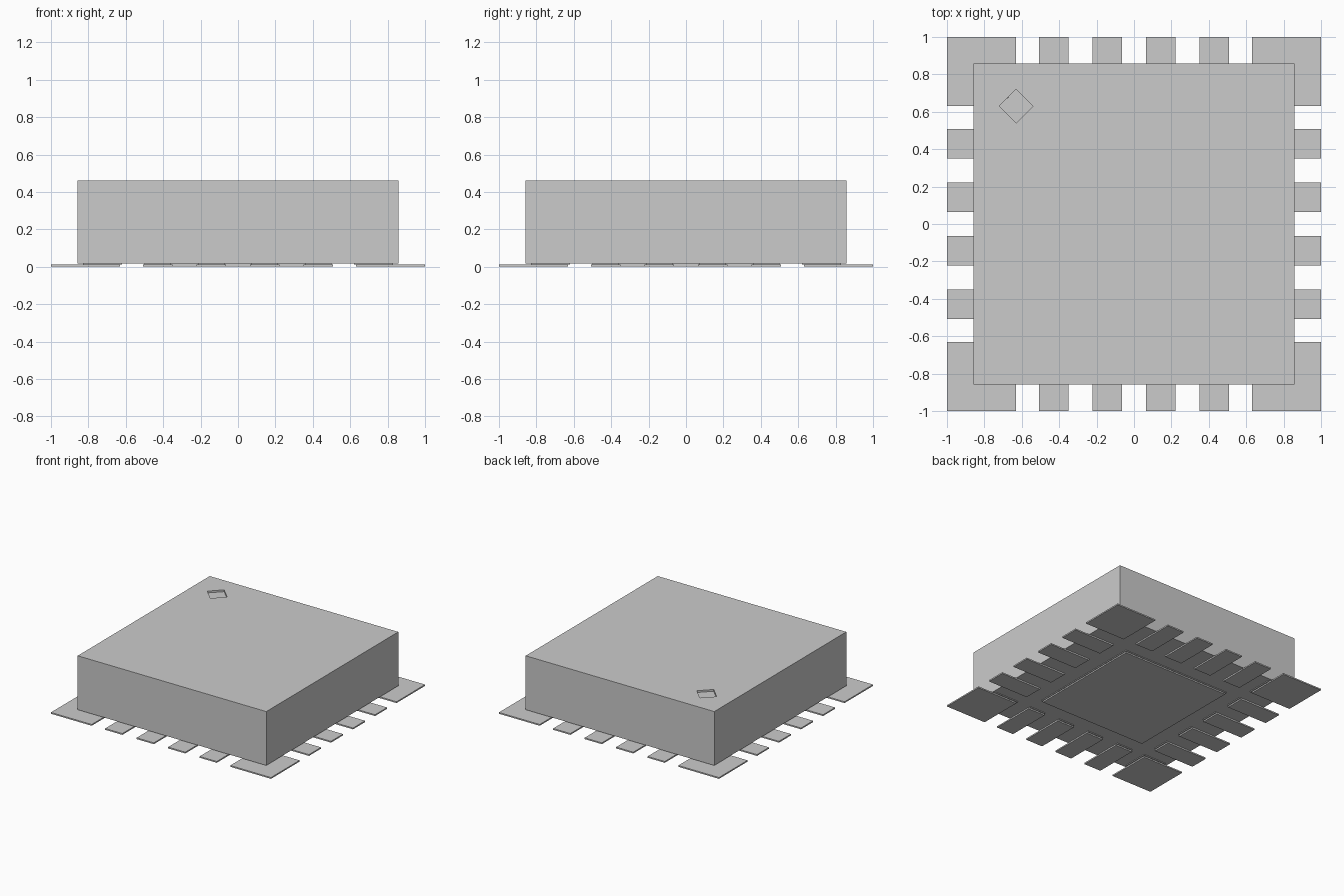
import bpy
import math

default = bpy.data.objects.get("Cube")
if default:
    bpy.data.objects.remove(default, do_unlink=True)

# Single flat colour
grey = bpy.data.materials.new("light_grey")
grey.use_nodes = True
colour = (0.6, 0.6, 0.6, 1)
grey.diffuse_color = colour
grey.node_tree.nodes["Principled BSDF"].inputs["Base Color"].default_value = colour

PAD_TOP, BODY_BASE, BODY_TOP = 0.011, 0.017, 0.46


def box(name, x, y, z):
    """Box from (low, high) ranges on each axis."""
    ranges = (x, y, z)
    bpy.ops.mesh.primitive_cube_add(size=1, location=[(a + b) / 2 for a, b in ranges])
    obj = bpy.context.object
    obj.name = name
    obj.scale = [b - a for a, b in ranges]
    bpy.ops.object.transform_apply(location=True, rotation=True, scale=True)
    obj.data.materials.append(grey)
    return obj


def span(side, low, high):
    """Mirror a range to the chosen side of an axis."""
    return tuple(sorted((side * low, side * high)))


# Package body with a shallow diamond dimple marking the first corner
body = box("package_body", (-0.857, 0.857), (-0.857, 0.857), (BODY_BASE, BODY_TOP))
bpy.ops.mesh.primitive_cylinder_add(vertices=4, radius=0.09, depth=0.03,
                                    location=(-0.63, 0.63, BODY_TOP))
cutter = bpy.context.object
cutter.name = "corner_mark_cutter"
cutter.data.materials.append(grey)
cutter.hide_render = True
cutter.hide_set(True)
cut = body.modifiers.new("corner_mark", "BOOLEAN")
cut.operation = "DIFFERENCE"
cut.solver = "EXACT"
cut.object = cutter
bpy.context.view_layer.objects.active = body
body.select_set(True)
bpy.ops.object.modifier_apply(modifier=cut.name)
bpy.data.objects.remove(cutter, do_unlink=True)

# Lower layer of lands, upper layer of package contacts resting on them
layers = [
    # name, heights, half centre, inner edge, outer edge, half width
    ("land", (0, PAD_TOP), 0.487, 0.63, 1.0, 0.078),
    ("contact", (PAD_TOP, BODY_BASE), 0.495, 0.62, 0.83, 0.072),
]
for name, z, centre, inner, outer, half in layers:
    box("centre_" + name, (-centre, centre), (-centre, centre), z)
    for side in (-1, 1):
        edge = span(side, inner, outer)
        # Square corners
        for other in (-1, 1):
            box("corner_" + name, edge, span(other, inner, outer), z)
        # Four evenly spaced strips along each edge
        for i in range(4):
            mid = (i - 1.5) * 0.286
            across = (mid - half, mid + half)
            box("side_" + name, edge, across, z)
            box("end_" + name, across, edge, z)
